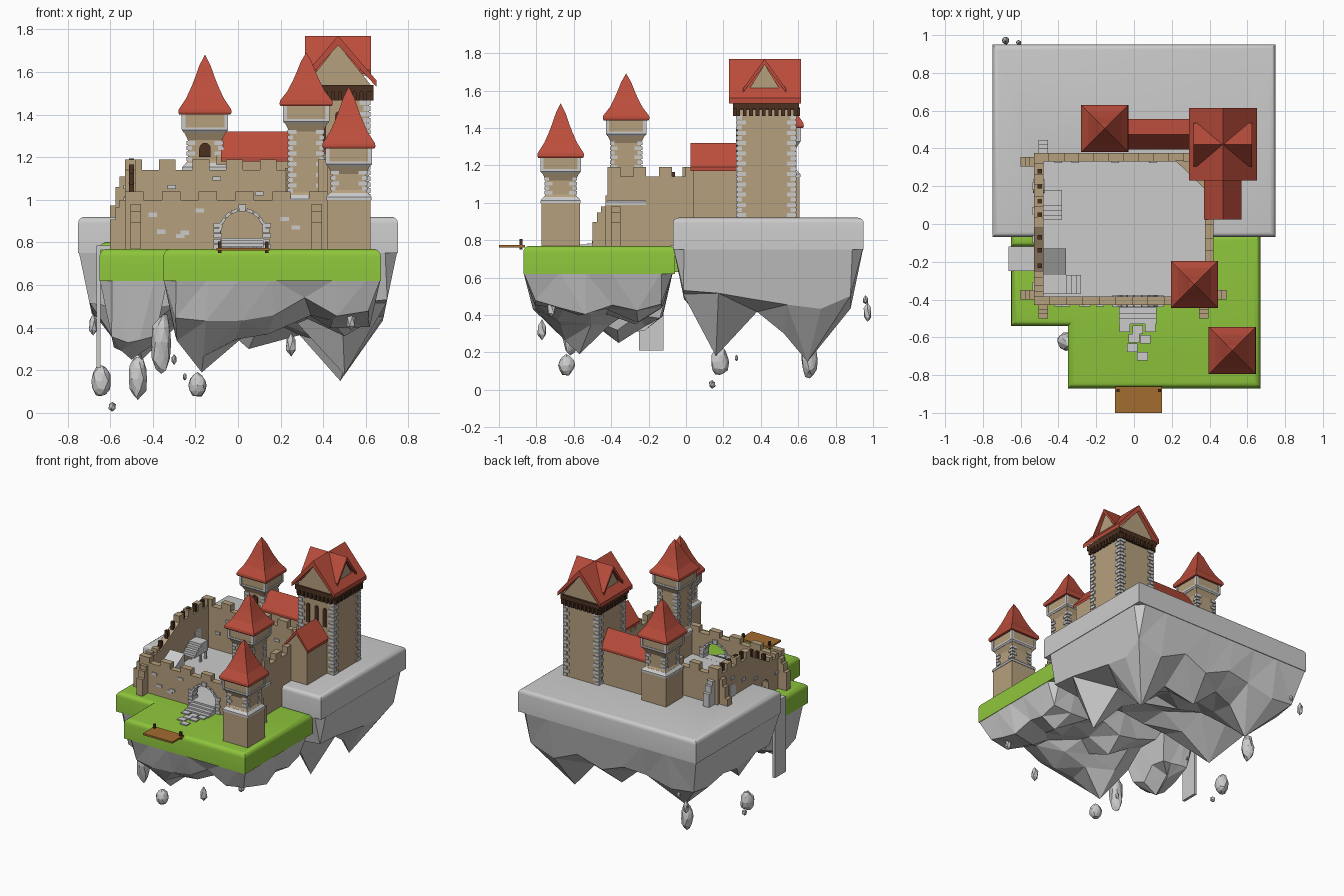
import bpy, bmesh, math, random
from mathutils import Vector

if "Cube" in bpy.data.objects:
    bpy.data.objects.remove(bpy.data.objects["Cube"])
random.seed(4)

def material(name, c):
    m = bpy.data.materials.new(name)
    m.diffuse_color = (*c, 1)
    m.use_nodes = True
    m.node_tree.nodes["Principled BSDF"].inputs["Base Color"].default_value = m.diffuse_color
    return m
TAN = material("sandstone", (.47, .35, .21))
RED = material("roof_red", (.50, .075, .045))
GREEN = material("grass", (.27, .56, .045))
WOOD = material("wood", (.36, .15, .03))
DARK = material("dark_wood", (.07, .03, .015))

# ---- shape helpers: each returns (verts, faces) ----
def prism(pts, axis, a, b):
    put = {'x': lambda u, v, w: (w, u, v), 'y': lambda u, v, w: (u, w, v), 'z': lambda u, v, w: (u, v, w)}[axis]
    n = len(pts)
    vs = [put(u, v, a) for u, v in pts] + [put(u, v, b) for u, v in pts]
    fs = [list(range(n)), list(range(n, 2 * n))]
    return vs, fs + [[i, (i + 1) % n, n + (i + 1) % n, n + i] for i in range(n)]

def box(x0, x1, y0, y1, z0, z1):
    return prism([(x0, y0), (x1, y0), (x1, y1), (x0, y1)], 'z', z0, z1)

def loft(cx, cy, levels):
    vs = [(cx + sx * h, cy + sy * h, z) for h, z in levels for sx, sy in ((-1, -1), (1, -1), (1, 1), (-1, 1))]
    fs = [[0, 1, 2, 3], [len(vs) - 4 + i for i in range(4)]]
    for k in range(len(levels) - 1):
        fs += [[4 * k + i, 4 * k + (i + 1) % 4, 4 * k + 4 + (i + 1) % 4, 4 * k + 4 + i] for i in range(4)]
    return vs, fs

def obj(name, parts, mat=None, recalc=True, bevel=0):
    bm = bmesh.new()
    for vs, fs in parts:
        v = [bm.verts.new(p) for p in vs]
        for f in fs:
            bm.faces.new([v[i] for i in f])
    if recalc:
        bmesh.ops.recalc_face_normals(bm, faces=bm.faces)
    if bevel:  # round the top rim only
        top = max(v.co.z for v in bm.verts)
        rim = [e for e in bm.edges if all(v.co.z > top - .001 for v in e.verts)]
        bmesh.ops.bevel(bm, geom=rim, offset=bevel, segments=4, profile=.5, affect='EDGES')
    me = bpy.data.meshes.new(name)
    bm.to_mesh(me)
    bm.free()
    o = bpy.data.objects.new(name, me)
    bpy.context.collection.objects.link(o)
    if mat:
        me.materials.append(mat)
    if bevel:
        bpy.ops.object.select_all(action='DESELECT')
        o.select_set(True)
        bpy.context.view_layer.objects.active = o
        bpy.ops.object.shade_smooth_by_angle(angle=math.radians(40))
    return o

def quoins(cx, cy, hx, hy, z0, z1, step, a=.045, b=.025, out=.007):
    parts = []
    for k in range(int(round((z1 - z0) / step))):
        lx, ly = (a, b) if k % 2 else (b, a)
        z = z0 + k * step
        for sx in (-1, 1):
            for sy in (-1, 1):
                xs = sorted((cx + sx * (hx + out), cx + sx * (hx - lx)))
                ys = sorted((cy + sy * (hy + out), cy + sy * (hy - ly)))
                parts.append(box(*xs, *ys, z + .003, z + step - .003))
    return parts

def crenels(u0, u1, z, h, n):
    # battlement outline running from u1 back to u0
    s, pts = (u1 - u0) / (2 * n - 1), []
    for k in range(n):
        a = u1 - 2 * k * s
        pts += [(a, z), (a, z + h), (a - s, z + h), (a - s, z)]
    return pts

def arch(c, spring, r, bottom, n=10):
    return [(c - r, bottom)] + [(c - r * math.cos(math.pi * i / n), spring + r * math.sin(math.pi * i / n))
                                for i in range(n + 1)] + [(c + r, bottom)]

# ---- floating island ----
obj("rock_plateau", [prism([(-.75, -.07), (-.5, -.07), (-.5, .35), (.4, .35), (.4, -.07), (.75, -.07),
                            (.75, .95), (-.75, .95)], 'z', .75, .92)], bevel=.03)
obj("grass_plateau", [prism([(-.35, -.87), (.67, -.87), (.67, -.06), (-.65, -.06), (-.65, -.54), (-.35, -.54)],
                            'z', .62, .77)], GREEN, bevel=.035)
obj("grass_bank", [box(-.65, -.5, -.12, -.04, .63, .80)], GREEN, bevel=.03)
obj("courtyard_floor", [box(-.5, .4, -.40, .36, .74, .82)])

def underside(name, x0, x1, y0, y1, top, spikes, nx, ny, base, cone):
    # faceted rock: steep rim ring, then cones hanging down at the spikes
    def ticks(a, b, n, r=.06):
        return [a] + [a + r + (b - a - 2 * r) * i / (n - 2) for i in range(n - 1)] + [b]
    xs, ys, vs, fs = ticks(x0, x1, nx), ticks(y0, y1, ny), [], []
    for i in range(nx + 1):
        for j in range(ny + 1):
            edge = i in (0, nx) or j in (0, ny)
            inner = 1 < i < nx - 1 and 1 < j < ny - 1
            x, y = xs[i], ys[j]
            if not edge:
                jit = .035 if inner else .012
                x += random.uniform(-jit, jit)
                y += random.uniform(-jit, jit)
            depth = base + random.uniform(-.05, .05)
            for sx, sy, sz in spikes:
                if inner and abs(x - sx) < .5 * (xs[2] - xs[1]) and abs(y - sy) < .5 * (ys[2] - ys[1]):
                    x, y = sx, sy
                depth = max(depth, (top - sz) * (1 - cone * math.hypot(x - sx, y - sy)))
            d = min(x - x0, x1 - x, y - y0, y1 - y)
            vs.append((x, y, top if edge else top - min(depth, 4.8 * d)))
    for i in range(nx):
        for j in range(ny):
            a, m = i * (ny + 1) + j, ny + 1
            q = [a, a + 1, a + m + 1, a + m]
            fs += [q[:3], [q[0], q[2], q[3]]] if random.random() < .5 else [[q[0], q[1], q[3]], q[1:]]
    return obj(name, [(vs, fs)], recalc=False)

underside("plateau_rock", -.75, .75, -.07, .95, .77,
          [(.48, .65, .15), (-.45, .65, .25), (.03, .66, .32), (.5, .16, .18), (-.55, .15, .3), (.05, .7, .3)], 9, 7, .27, 1.8)
underside("grass_rock", -.35, .67, -.87, -.07, .63,
          [(-.17, -.57, .19), (.05, -.6, .27), (.52, -.55, .34), (.5, -.26, .36), (.0, -.27, .35)], 8, 7, .13, 2.2)
underside("side_rock", -.65, -.33, -.54, -.07, .63, [(-.5, -.36, .25), (-.48, -.22, .34)], 5, 5, .2, 1.8)
obj("waterfall", [box(-.655, -.5, -.25, -.12, .765, .785), box(-.665, -.645, -.25, -.12, .21, .785)])

# loose floating stones: x, y, z, width, height
for k, (x, y, z, w, h) in enumerate([
        (-.64, .18, .15, .1, .16), (-.47, .66, .16, .09, .21), (-.36, -.62, .33, .1, .29), (-.59, .14, .03, .04, .05),
        (-.19, -.64, .13, .09, .12), (.25, -.77, .32, .055, .11), (.53, -.72, .43, .05, .1), (-.3, -.54, .25, .03, .05),
        (-.25, .27, .17, .02, .04), (-.68, .97, .41, .045, .11), (-.61, .96, .48, .03, .05)]):
    bpy.ops.mesh.primitive_ico_sphere_add(subdivisions=2 if w > .08 else 1, radius=1, location=(x, y, z))
    o = bpy.context.object
    o.name = f"floating_stone_{k}"
    for v in o.data.vertices:
        v.co = Vector((v.co.x * w / 2, v.co.y * w / 2, v.co.z * h / 2)) * random.uniform(.85, 1.08)

# ---- curtain walls ----
obj("front_wall", [prism([(-.53, .77)] + arch(.02, .85, .1, .77) + [(.42, .77)] + crenels(-.53, .42, 1.0, .04, 6),
                         'y', -.43, -.385)], TAN)
obj("back_wall", [prism([(-.53, .77), (.34, .77)] + crenels(-.53, .34, 1.14, .05, 6), 'y', .33, .375)], TAN)
obj("right_wall", [prism([(-.42, .77), (.34, .77)] + crenels(-.42, .34, 1.14, .05, 6), 'x', .375, .42)], TAN)
obj("left_wall", [prism([(-.43, .77)] + arch(-.19, .85, .045, .77) + [(.375, .77)]
                        + crenels(-.02, .375, 1.14, .05, 4) + crenels(-.43, -.25, 1.01, .03, 3), 'x', -.53, -.48)], TAN)
obj("corner_wall", [prism([(.22, .335), (.38, .335), (.38, .18)], 'z', .77, 1.15)], TAN)
obj("left_doorway", [prism(arch(.2, .98, .035, .82), 'x', -.535, -.475)])
posts = [box(-.512, -.488, y - .012, y + .012, z - .06, z + .045)
         for y, z in ((.28, 1.15), (.2, 1.15), (.12, 1.15), (.05, 1.15), (-.07, 1.12), (-.14, 1.08), (-.22, 1.03))]
obj("wall_posts", posts, DARK)

def buttress(x, y, dx, dy, z0, z1):
    # stepped support leaning out from the wall
    out = []
    for reach, z in ((.07, z0 + (z1 - z0) * .6), (.045, z0 + (z1 - z0) * .85), (.025, z1)):
        ex, ey = x + dx * reach, y + dy * reach
        wx, wy = (0, .025) if dx else (.025, 0)
        out.append(box(min(x, ex) - wx, max(x, ex) + wx, min(y, ey) - wy, max(y, ey) + wy, z0, z))
    return out
obj("buttresses", buttress(-.53, .33, -1, 0, .77, 1.11) + buttress(-.53, -.375, -1, 0, .77, 1.0)
    + buttress(-.48, -.43, 0, -1, .77, .98) + buttress(.37, -.43, 0, -1, .77, .98) + buttress(.42, -.375, 1, 0, .77, .98), TAN)
obj("back_buttress", buttress(-.48, .375, 0, 1, .9, 1.1))

stones = [box(x - .02, x + .02, -.437, -.42, z - .01, z + .01) for x, z in
          ((-.4, .93), (-.27, .83), (-.25, .845), (-.18, .95), (.22, .91), (.27, .87), (-.36, .85))]
stones += [box(x - .02, x + .02, .322, .34, z - .01, z + .01) for x, z in ((-.31, 1.06), (-.1, 1.1), (.1, 1.03), (-.4, .95))]
stones += [box(-.537, -.52, y - .02, y + .02, z - .01, z + .01) for y, z in ((.2, 1.06), (.07, 1.0), (-.08, .95), (-.33, .9))]
obj("wall_stones", stones)

# gate arch stones, steps, path and bridge
trim = [box(.02 + s * .115 - .02, .02 + s * .115 + w, -.44, -.375, .77 + .025 * k, .792 + .025 * k)
        for s in (-1, 1) for k in range(5) for w in ((.02, .012)[k % 2],)]
for k in range(9):
    a, b = math.pi * (k + .08) / 9, math.pi * (k + .92) / 9
    r = .13 if k == 4 else .112
    trim.append(prism([(.02 + q * math.cos(t), .85 + q * math.sin(t)) for q, t in ((.097, a), (r, a), (r, b), (.097, b))],
                      'y', -.44, -.375))
obj("gate_arch_stones", trim)
obj("gate_steps", [box(-.08, .12, -.53 + .028 * k, -.38, .76, .783 + .0125 * k) for k in range(4)])
obj("path_stones", [box(x - .028, x + .028, y - .022, y + .022, .765, .778) for x, y in
                    ((-.05, -.55), (.02, -.56), (.085, -.55), (.0, -.605), (.06, -.61), (-.01, -.655), (.045, -.7))])
obj("bridge", [box(-.1, .147, -1, -.86, .762, .775)], WOOD)
obj("bridge_posts", [box(x - .008, x + .008, -.89, -.874, .75, .805) for x in (-.085, .135)], DARK)

# courtyard stairs and landings
obj("courtyard_stairs", [box(-.37, -.28 - .025 * k, -.37, -.27, .82, .84 + .02 * k) for k in range(4)]
    + [prism([(-.37, .82), (-.13, .82), (-.13, .98), (-.27, .9), (-.37, .9)], 'x', -.48, -.36)]
    + [box(-.48, -.38, .02 + .025 * k, .18, .88 + .02 * k, .9 + .02 * k) for k in range(4)]
    + [box(x, x + .015, y, y + .015, .82, .96) for x in (-.48, -.4) for y in (.1, .165)])

# ---- towers with flared roofs ----
def tower(name, x, y, z0, ledge, R, peak):
    obj(name + "_walls", [loft(x, y, [(.103, z0), (.103, ledge), (.08, ledge + .035), (.08, R - .13),
                                      (.104, R - .08), (.104, R + .01)])], TAN)
    bands = [loft(x, y, [(.107, ledge - .012), (.107, ledge + .003), (.09, ledge + .022)]),
             loft(x, y, [(.1, R - .093), (.108, R - .083), (.108, R - .07)])]
    bands += [loft(x + sx * .1, y + sy * .1, [(.009, R - .08), (.009, R)]) for sx in (-1, 1) for sy in (-1, 1)]
    obj(name + "_stone_trim", bands + quoins(x, y, .08, .08, ledge + .03, R - .12, .025, .035, .018))
    H = peak - R
    obj(name + "_roof", [loft(x, y, [(.12, R - .01), (.125, R), (.123, R + .015), (.088, R + .25 * H), (.062, R + .46 * H),
                                     (.045, R + .62 * H), (.026, R + .82 * H), (.001, peak)])], RED)
tower("front_tower", .52, -.67, .76, 1.01, 1.25, 1.53)
tower("gate_tower", .32, -.32, .77, 1.0, 1.45, 1.69)
tower("back_tower", -.155, .505, .9, 1.15, 1.41, 1.68)
obj("back_tower_window", [prism(arch(-.155, 1.24, .027, 1.2), 'y', .415, .45)], DARK)

# ---- keep ----
obj("keep_walls", [box(.325, .615, .275, .585, .9, 1.5)], TAN)
obj("keep_quoins", quoins(.47, .43, .145, .155, .92, 1.47, .0275))
corbels = [box(.305, .635, .25, .605, 1.505, 1.54)]
corbels += [box(.32 + .0333 * k, .34 + .0333 * k, .25, .61, 1.465, 1.51) for k in range(9)]
corbels += [box(.305, .635, .27 + .034 * k, .29 + .034 * k, 1.465, 1.51) for k in range(10)]
obj("keep_corbels", corbels, DARK)
obj("keep_windows", [prism(arch(x, 1.4, .014, 1.27, 6), 'y', .268, .29) for x in (.4, .47, .54)], DARK)
obj("keep_gables", [prism([(.31, 1.53), (.63, 1.53), (.47, 1.73)], 'y', .26, .59),
                    prism([(.32, 1.58), (.52, 1.58), (.42, 1.74)], 'x', .335, .605)], TAN)

def chevron(c, half, z, t, peak):
    return [(c - half, z), (c - half, z + t), (c, peak), (c + half, z + t), (c + half, z), (c, peak - t * 1.5)]
obj("keep_roof", [prism(chevron(.47, .18, 1.53, .03, 1.77), 'y', .23, .615),
                  prism(chevron(.42, .115, 1.59, .02, 1.768), 'x', .315, .625)], RED)

# ---- two halls beside the keep ----
obj("back_hall_walls", [prism([(.41, .9), (.54, .9), (.54, 1.2), (.475, 1.3), (.41, 1.2)], 'x', -.1, .34)], TAN)
obj("back_hall_roof", [prism(chevron(.475, .08, 1.18, .02, 1.32), 'x', -.08, .335)], RED)
obj("side_hall_walls", [prism([(.385, .9), (.555, .9), (.555, 1.2), (.47, 1.3), (.385, 1.2)], 'y', .04, .3)], TAN)
obj("side_hall_roof", [prism(chevron(.47, .1, 1.17, .02, 1.32), 'y', .025, .29)], RED)
